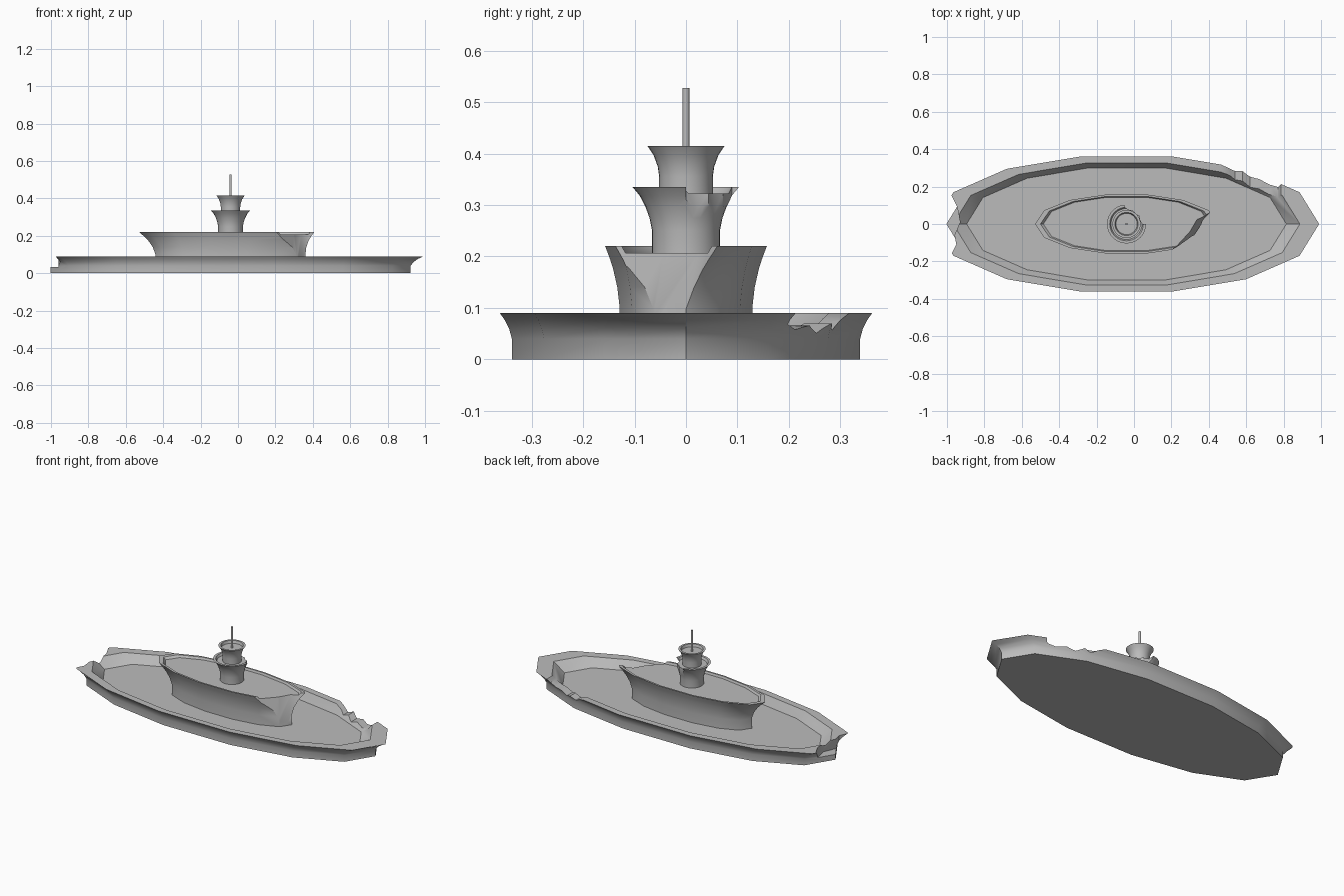
import bpy, bmesh
from math import sin, cos, pi, radians

cube = bpy.data.objects.get("Cube")
if cube:
    bpy.data.objects.remove(cube, do_unlink=True)

stone = bpy.data.materials.new("plain_grey")
stone.use_nodes = True
grey = (0.5, 0.5, 0.5, 1)
stone.diffuse_color = grey
stone.node_tree.nodes["Principled BSDF"].inputs["Base Color"].default_value = grey

CENTRE = -0.04  # every tier is centred on this x


def loft(name, rings):
    """Closed solid skinned through rings of equal point count."""
    bm = bmesh.new()
    loops = [[bm.verts.new(p) for p in ring] for ring in rings]
    n = len(loops[0])
    for a, b in zip(loops, loops[1:]):
        for i in range(n):
            j = (i + 1) % n
            bm.faces.new((a[i], a[j], b[j], b[i]))
    bm.faces.new(loops[0][::-1])
    bm.faces.new(loops[-1])
    bmesh.ops.recalc_face_normals(bm, faces=bm.faces)
    mesh = bpy.data.meshes.new(name)
    bm.to_mesh(mesh)
    bm.free()
    mesh.materials.append(stone)
    obj = bpy.data.objects.new(name, mesh)
    bpy.context.collection.objects.link(obj)
    return obj


def tier(name, outline, profile):
    """Scale an outline through (scale, height) steps."""
    return loft(name, [[(CENTRE + x * s, y * s, z) for x, y in outline]
                       for s, z in profile])


def activate(obj):
    bpy.ops.object.select_all(action='DESELECT')
    obj.select_set(True)
    bpy.context.view_layer.objects.active = obj


def break_off(obj, rings):
    """Knock a jagged piece out of a part."""
    cutter = loft("break_cutter", rings)
    cutter.hide_render = True
    activate(obj)
    mod = obj.modifiers.new("break", 'BOOLEAN')
    mod.operation = 'DIFFERENCE'
    mod.solver = 'EXACT'
    mod.object = cutter
    bpy.ops.object.modifier_apply(modifier=mod.name)
    bpy.data.objects.remove(cutter, do_unlink=True)


def upright(points, z0, z1):
    return [[(x, y, z) for x, y in points] for z in (z0, z1)]


# Shared pointed outline, mirrored into all four quarters
side = [(0.925, 0.17), (0.64, 0.295), (0.24, 0.362)]
half = [(1.03, 0)] + side + [(-x, y) for x, y in reversed(side)]
hull_line = half + [(-x, -y) for x, y in half]
house_line = [(x * 0.475, y * 0.434) for x, y in hull_line]
circle = [(cos(2 * pi * i / 32), sin(2 * pi * i / 32)) for i in range(32)]

# Hull with flared bulwark and sunken deck
hull = tier("hull", hull_line, [
    (0.935, 0), (0.935, 0.04), (0.95, 0.06), (0.972, 0.076), (1, 0.09),
    (0.9, 0.09), (0.83, 0.04)])

# Deckhouse
house = tier("deckhouse", house_line, [
    (0.82, 0.035), (0.82, 0.10), (0.85, 0.14), (0.9, 0.175), (0.94, 0.195),
    (1, 0.22), (0.94, 0.22), (0.91, 0.207)])

# Two-stage tower and mast
tower = tier("lower_tower", circle, [
    (0.066, 0.2), (0.066, 0.25), (0.071, 0.275), (0.079, 0.297),
    (0.09, 0.318), (0.104, 0.335), (0.09, 0.335), (0.083, 0.322)])
upper = tier("upper_tower", circle, [
    (0.052, 0.315), (0.052, 0.355), (0.055, 0.375), (0.063, 0.397),
    (0.075, 0.415), (0.062, 0.415), (0.057, 0.4)])
mast = tier("mast", circle[::2], [(0.0065, 0.395), (0.0065, 0.527)])

# Broken bow tip
break_off(hull, upright([
    (-1.2, -0.16), (-0.975, -0.16), (-0.95, -0.11), (-0.96, -0.06),
    (-0.93, 0.01), (-0.945, 0.09), (-0.975, 0.15), (-1.2, 0.15)], 0.032, 0.2))

# Chipped bulwark on the rear quarter
chip = [(0.45, 0.095), (0.5, 0.078), (0.54, 0.056), (0.58, 0.07),
        (0.62, 0.051), (0.67, 0.066), (0.72, 0.058), (0.77, 0.068),
        (0.79, 0.095), (0.79, 0.2), (0.45, 0.2)]
break_off(hull, [[(x, y, z) for x, z in chip] for y in (0.12, 0.5)])

# Sheared corner of the deckhouse
low = [(0.28, -0.13), (0.32, -0.07), (0.35, -0.02), (0.38, 0.025),
       (0.6, 0.025), (0.6, -0.2)]
high = [(0.18, -0.16), (0.3, -0.03), (0.335, 0.03), (0.42, 0.07),
        (0.6, 0.07), (0.6, -0.2)]
break_off(house, [[(x, y, 0.05) for x, y in low],
                  [(x, y, 0.23) for x, y in high]])

# Jagged bite out of the lower tower rim
radii = [0.086, 0.076, 0.082, 0.074, 0.08, 0.077, 0.09]
angles = [radians(a) for a in range(0, 99, 16)]
bite = [(CENTRE + r * cos(a), r * sin(a)) for r, a in zip(radii, angles)]
bite += [(CENTRE + 0.2 * cos(a), 0.2 * sin(a)) for a in reversed(angles)]
break_off(tower, upright(bite, 0.26, 0.36))

# Smooth flares, crisp rims
for obj in (hull, house, tower, upper, mast):
    activate(obj)
    bpy.ops.object.shade_smooth_by_angle(angle=radians(35))
